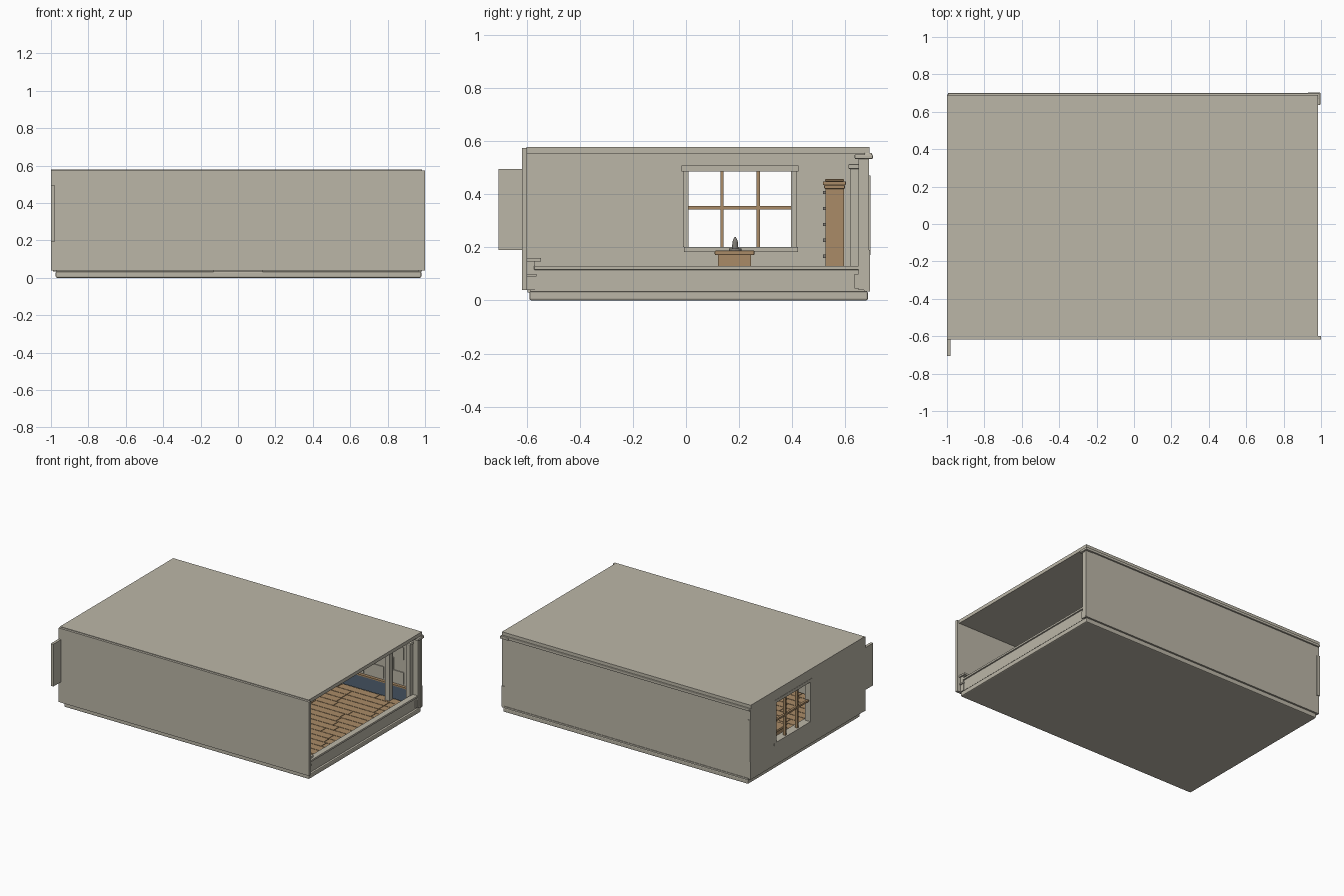
import bpy, bmesh, random
from mathutils import Matrix, Vector

old = bpy.data.objects.get("Cube")
if old:
    bpy.data.objects.remove(old, do_unlink=True)
random.seed(4)


def material(name, rgb):
    m = bpy.data.materials.new(name)
    m.use_nodes = True
    col = (*rgb, 1)
    m.diffuse_color = col
    m.node_tree.nodes["Principled BSDF"].inputs["Base Color"].default_value = col
    return m


PLASTER = material("warm plaster", (0.50, 0.47, 0.39))
WOOD = material("oak wood", (0.40, 0.26, 0.135))
BLUE = material("slate blue", (0.09, 0.13, 0.18))
METAL = material("grey metal", (0.22, 0.21, 0.19))


def boxes(name, mat, spans, bevel=0):
    """One object from boxes given as (x0, x1, y0, y1, z0, z1)."""
    bm = bmesh.new()
    for x0, x1, y0, y1, z0, z1 in spans:
        mid = Vector((x0 + x1, y0 + y1, z0 + z1)) / 2
        size = (x1 - x0, y1 - y0, z1 - z0)
        bmesh.ops.create_cube(bm, size=1, matrix=Matrix.Translation(mid) @ Matrix.Diagonal((*size, 1)))
    me = bpy.data.meshes.new(name)
    bm.to_mesh(me)
    bm.free()
    me.materials.append(mat)
    ob = bpy.data.objects.new(name, me)
    bpy.context.collection.objects.link(ob)
    if bevel:
        mod = ob.modifiers.new("Bevel", "BEVEL")
        mod.width = bevel
        mod.segments = 2
    return ob


def column(name, x, y, w, z0, z1, cap):
    """Square post with a wider cap on top."""
    h = w / 2
    boxes(name, PLASTER, [(x - h, x + h, y - h, y + h, z0, z1)])
    c = h + cap
    boxes(name + "_cap", PLASTER, [(x - c, x + c, y - c, y + c, z1, z1 + 0.018)], 0.004)


# Foundation and floor slab
boxes("foundation", PLASTER, [(-0.975, 0.98, -0.59, 0.685, 0, 0.034)], 0.007)
boxes("floor_slab", PLASTER, [(-0.97, 0.965, -0.585, 0.68, 0.03, 0.045)])
boxes("front_step", PLASTER, [(-0.13, 0.13, -0.597, -0.58, 0.03, 0.041)])

# Staggered floor boards
planks = []
rows, length, gap = 20, 0.3, 0.004
pitch = 1.25 / rows
for r in range(rows):
    y = -0.585 + r * pitch
    x = -0.97
    end = x + length * (0.35 + 0.65 * random.random())
    while x < 0.93:
        planks.append((x, min(end, 0.945) - gap, y, y + pitch - gap, 0.044, 0.05))
        x, end = end, end + length
boxes("floor_boards", WOOD, planks)

# Roof and long walls
boxes("roof", PLASTER, [(-1, 0.985, -0.6, 0.69, 0.553, 0.578)])
boxes("front_wall", PLASTER, [(-1, 1, -0.617, -0.598, 0.04, 0.574)])
boxes("back_wall", PLASTER, [(-0.99, 0.985, 0.672, 0.689, 0.034, 0.555)])
boxes("back_cornice", PLASTER, [(-0.995, 0.99, 0.67, 0.70, 0.535, 0.555)], 0.004)
boxes("back_skirting", PLASTER, [(-0.985, 0.985, 0.67, 0.693, 0.034, 0.046)])

# Right end wall built around the window opening
Y0, Y1, Z0, Z1 = 0.01, 0.395, 0.2, 0.485
boxes("window_wall", PLASTER, [
    (-0.998, -0.975, -0.6, Y0, 0.04, 0.555),
    (-0.998, -0.975, Y1, 0.688, 0.04, 0.555),
    (-0.998, -0.975, Y0, Y1, 0.04, Z0),
    (-0.998, -0.975, Y0, Y1, Z1, 0.555)])
boxes("window_frame", PLASTER, [
    (-1, -0.955, Y0 - 0.022, Y0, Z0, Z1),
    (-1, -0.955, Y1, Y1 + 0.022, Z0, Z1),
    (-1, -0.945, Y0 - 0.026, Y1 + 0.028, Z1, Z1 + 0.022),
    (-1, -0.94, Y0 - 0.018, Y1 + 0.026, Z0 - 0.018, Z0)])
bars = [(-0.99, -0.97, y - 0.006, y + 0.006, Z0, Z1) for y in (0.135, 0.272)]
bars.append((-0.988, -0.972, Y0, Y1, 0.342, 0.355))
boxes("window_bars", WOOD, bars)

# Projecting fin and corner strips
boxes("side_fin", PLASTER, [(-1, -0.98, -0.705, -0.61, 0.19, 0.495)])
boxes("right_corner_strip", PLASTER, [(-0.998, -0.975, 0.682, 0.694, 0.17, 0.47)])
boxes("left_corner_strip", PLASTER, [(0.965, 0.988, 0.68, 0.693, 0.04, 0.19)])

# Low parapet along the open end
boxes("parapet", PLASTER, [(0.945, 0.97, -0.575, 0.66, 0.04, 0.116)])
boxes("parapet_cap", PLASTER, [(0.935, 0.98, -0.572, 0.665, 0.115, 0.13)], 0.003)
boxes("parapet_pier", PLASTER, [(0.968, 0.978, 0.635, 0.655, 0.045, 0.1)])
boxes("front_pier", PLASTER, [
    (0.935, 0.975, -0.598, -0.568, 0.04, 0.147),
    (0.93, 0.982, -0.598, -0.562, 0.09, 0.1),
    (0.925, 0.985, -0.598, -0.545, 0.147, 0.16)])

# Posts at the back of the room
column("end_post", 0.962, 0.669, 0.04, 0.04, 0.532, 0.014)
column("tall_post", 0.925, 0.634, 0.034, 0.04, 0.495, 0.006)
column("inner_post", 0.76, 0.634, 0.034, 0.045, 0.495, 0.006)

# Back wall panelling and blue wainscot
boxes("wainscot", BLUE, [(-0.9, 0.94, 0.655, 0.673, 0.055, 0.15)])
boxes("wainscot_rail", WOOD, [(-0.9, 0.94, 0.65, 0.673, 0.15, 0.16)])
blocks = []
for r in range(4):
    z = 0.17 + r * 0.09
    x = -0.9 + (r % 2) * 0.08
    while x < 0.78:
        blocks.append((x, x + 0.156, 0.666, 0.673, z, z + 0.086))
        x += 0.16
boxes("wall_blocks", PLASTER, blocks)

# Tall cabinet with handles on its front
boxes("cabinet", WOOD, [(-0.8, -0.5, 0.525, 0.595, 0.05, 0.43)])
boxes("cabinet_crown", WOOD, [
    (-0.81, -0.49, 0.52, 0.598, 0.42, 0.434),
    (-0.815, -0.485, 0.515, 0.602, 0.434, 0.448),
    (-0.805, -0.495, 0.523, 0.595, 0.448, 0.456)], 0.003)
boxes("cabinet_handles", METAL, [
    (-0.66, -0.64, 0.515, 0.526, z, z + 0.012) for z in (0.16, 0.22, 0.28, 0.34, 0.4)])

# Small table with an ornament
boxes("table_body", WOOD, [(-0.86, -0.62, 0.12, 0.245, 0.05, 0.17)])
boxes("table_top", WOOD, [(-0.88, -0.6, 0.108, 0.258, 0.17, 0.188)], 0.005)
bm = bmesh.new()
for r0, r1, z0, z1 in ((0.024, 0.024, 0.188, 0.195), (0.012, 0.01, 0.195, 0.222), (0.01, 0.003, 0.222, 0.238)):
    bmesh.ops.create_cone(bm, cap_ends=True, segments=12, radius1=r0, radius2=r1, depth=z1 - z0,
                          matrix=Matrix.Translation((-0.74, 0.185, (z0 + z1) / 2)))
me = bpy.data.meshes.new("table_ornament")
bm.to_mesh(me)
bm.free()
me.materials.append(METAL)
bpy.context.collection.objects.link(bpy.data.objects.new("table_ornament", me))
